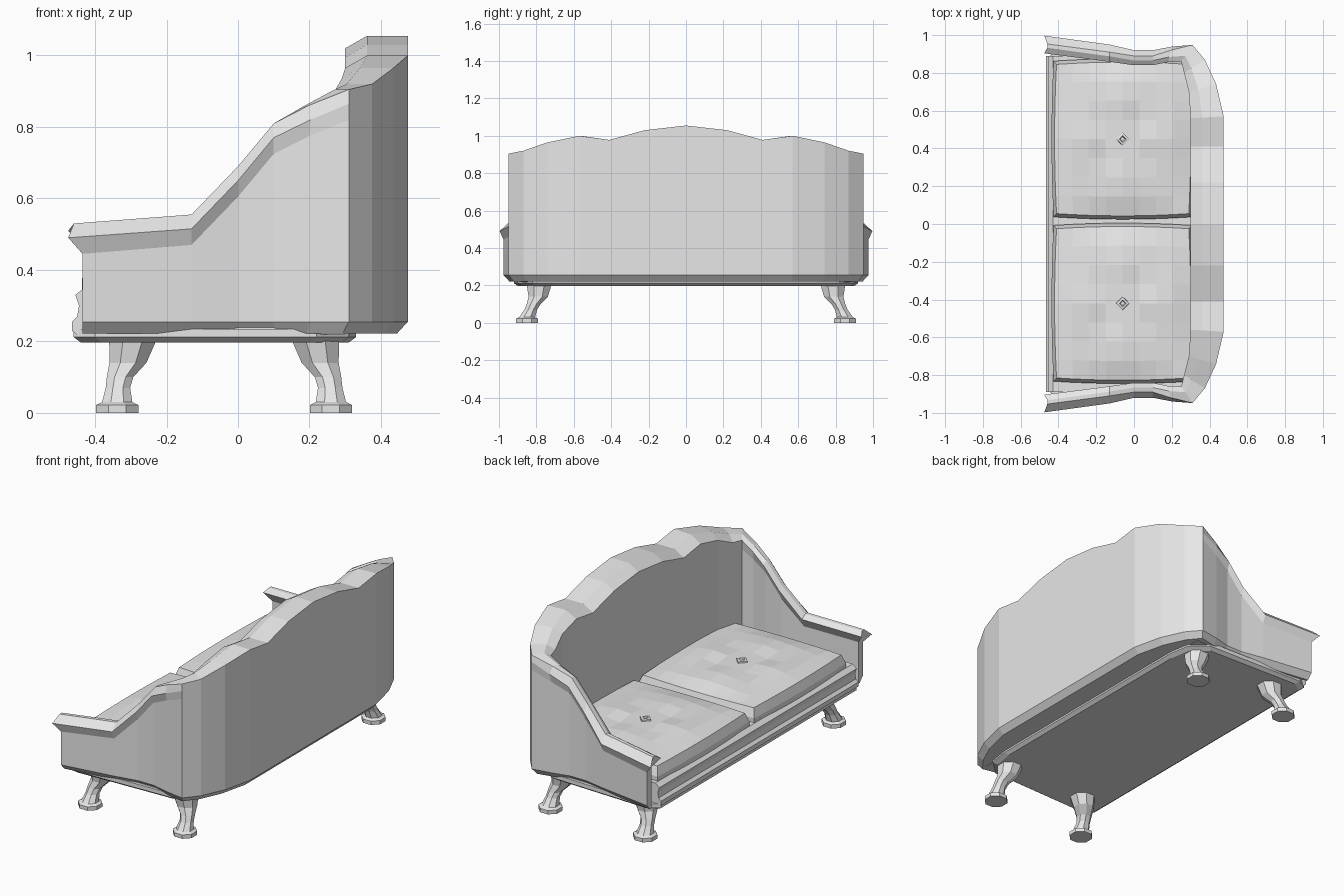
import bpy, bmesh, math
from mathutils import Vector

if "Cube" in bpy.data.objects:
    bpy.data.objects.remove(bpy.data.objects["Cube"], do_unlink=True)

grey = bpy.data.materials.new("upholstery_grey")
grey.use_nodes = True
tone = (0.8, 0.8, 0.8, 1)
grey.diffuse_color = tone
grey.node_tree.nodes["Principled BSDF"].inputs["Base Color"].default_value = tone


def finish(name, bm):
    """Turn a bmesh into a named, flat shaded object."""
    bmesh.ops.recalc_face_normals(bm, faces=bm.faces)
    mesh = bpy.data.meshes.new(name)
    bm.to_mesh(mesh)
    bm.free()
    mesh.materials.append(grey)
    obj = bpy.data.objects.new(name, mesh)
    bpy.context.collection.objects.link(obj)
    return obj


def loft(name, rings):
    """Skin a list of equal point rings and cap both ends."""
    bm = bmesh.new()
    loops = [[bm.verts.new(p) for p in ring] for ring in rings]
    count = len(loops[0])
    for a, b in zip(loops, loops[1:]):
        for i in range(count):
            j = (i + 1) % count
            bm.faces.new((a[i], a[j], b[j], b[i]))
    bm.faces.new(loops[0])
    bm.faces.new(loops[-1])
    return finish(name, bm)


# Wraparound shell: outer x, outer y, inner x, inner y, top height, roll, drop
STATIONS = [
    (-.435, .975, -.435, .91, .53, .022, .02),
    (-.13, .93, -.13, .865, .555, .02, .02),
    (0, .905, 0, .845, .69, .015, .02),
    (.1, .905, .1, .845, .81, .015, .02),
    (.2, .93, .18, .86, .86, .01, .02),
    (.31, .948, .25, .86, .905, 0, .02),
    (.375, .87, .265, .8, .92, 0, .03),
    (.435, .74, .29, .7, .965, 0, .03),
    (.475, .57, .3, .56, 1, 0, .035),
    (.475, .41, .3, .41, .978, 0, .035),
    (.475, .22, .3, .22, 1.03, 0, .035),
    (.475, 0, .3, 0, 1.055, 0, .035),
]


def section(station, side, push=0):
    """Cross section of the shell, with a rolled top edge."""
    ox, oy, ix, iy, top, roll, drop = station
    outer, inner = Vector((ox, oy, 0)), Vector((ix, iy, 0))
    n = (outer - inner).normalized()
    mid = inner.lerp(outer, .35)
    lip = Vector((push, 0, 0))
    points = [
        (outer - n * .03, .222), (outer, .255), (outer, top - .085),
        (outer + n * roll + lip, top - .04), (outer - n * roll + lip * .6, top),
        (mid + lip * .6, top), (inner - n * roll * .3 + lip, top - drop),
        (inner + n * roll, top - drop - .05), (inner + n * roll, .222),
    ]
    return [(p.x, p.y * side, z) for p, z in points]


half = [section(s, 1, -.04 if i == 0 else 0) for i, s in enumerate(STATIONS)]
other = [[(x, -y, z) for x, y, z in ring] for ring in reversed(half[:-1])]
loft("back_and_arms", half + other)

# Seat base with a rounded front rail, narrowing into the arms
rail = [(.3, .22), (-.44, .21), (-.465, .23), (-.465, .255),
        (-.45, .27), (-.445, .3), (-.455, .33), (-.43, .35), (.3, .35)]
loft("seat_base", [[(x, y, z) for x, z in rail] for y in (-.89, .89)])

# Underside plate with clipped corners
def outline(grow, z):
    corners = [(-.44, .86), (-.38, .9), (.2, .88), (.29, .8), (.31, .68)]
    ring = [(x + math.copysign(grow, x), y + grow, z) for x, y in corners]
    return ring + [(x, -y, z) for x, y, _ in reversed(ring)]

loft("underside_plate", [outline(0, .197), outline(.02, .212), outline(.02, .235)])


# Cushions: domed grid pinched at the button, with sloped sides
def cushion(name, cy):
    steps, cx, hx, hy = 8, -.06, .35, .395
    bm = bmesh.new()
    bmesh.ops.create_grid(bm, x_segments=steps, y_segments=steps, size=1)
    for v in bm.verts:
        u, w = v.co.x, v.co.y
        dome = (1 - u ** 4) * (1 - w ** 4)
        fold = .008 * math.cos(4 * math.atan2(w, u)) * dome
        pinch = .02 * math.exp(-(u * u + w * w) * 14)
        v.co = (cx + hx * u * (1 + .03 * (1 - w * w)),
                cy + hy * w * (1 + .03 * (1 - u * u)),
                .425 + .03 * dome + fold - pinch)
    for spread, height in ((1.045, .375), (1, .34)):
        rim = [e for e in bm.edges if e.is_boundary]
        new = bmesh.ops.extrude_edge_only(bm, edges=rim)["geom"]
        for v in (g for g in new if isinstance(g, bmesh.types.BMVert)):
            v.co = (cx + (v.co.x - cx) * spread, cy + (v.co.y - cy) * spread, height)
    finish(name, bm)
    # Diamond button
    rings = []
    for r, z in ((.036, .44), (.034, .455), (.018, .458), (.012, .45)):
        rings.append([(cx + r * math.cos(k * math.pi / 2),
                       cy + r * math.sin(k * math.pi / 2), z) for k in range(4)])
    loft(name + "_button", rings)

cushion("left_cushion", .45)
cushion("right_cushion", -.42)

# Legs: height, x offset, y offset and radii of each octagonal ring
LEG = [(0, 0, 0, .064), (.022, 0, 0, .064), (.03, 0, 0, .046), (.07, .002, -.02, .037),
       (.1, .008, -.035, .04), (.14, .03, -.06, .056), (.21, .045, -.065, .073)]


def leg(name, x, y, toward):
    side = math.copysign(1, y)
    rings = []
    for z, dx, dy, r in LEG:
        turn = [math.pi * (k + .5) / 4 for k in range(8)]
        rings.append([(x + dx * toward + r * math.cos(t),
                       y + dy * side + r * math.sin(t), z) for t in turn])
    loft(name, rings)

for label, y in (("left", .85), ("right", -.85)):
    leg("front_leg_" + label, -.338, y, 1)
    leg("rear_leg_" + label, .26, y, -1)
